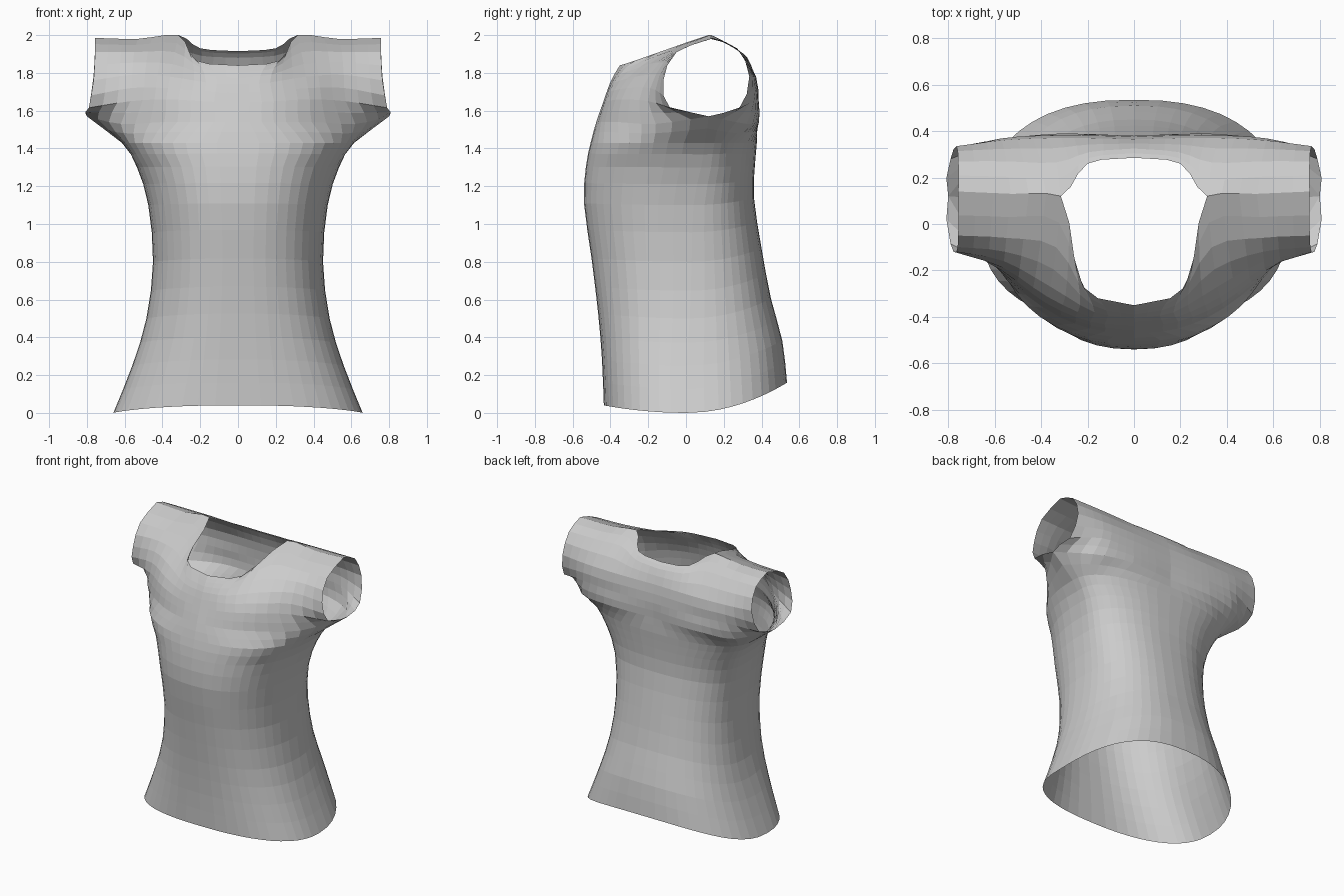
import bpy, bmesh
from math import sin, cos, pi
from mathutils import Vector

if "Cube" in bpy.data.objects:
    bpy.data.objects.remove(bpy.data.objects["Cube"])

J, SUB, EXP = 12, 2, 2 / 2.4   # columns per quarter, rows per key row, ring squareness

# Torso rings: height, half width, front y, back y, side y
RINGS = [(0, .66, -.435, .535, 0), (.25, .56, -.445, .51, 0), (.5, .485, -.465, .45, .02),
         (.8, .45, -.50, .40, .03), (1.1, .475, -.54, .36, .04),
         (1.3, .535, -.53, .365, .08), (1.43, .615, -.505, .375, .1)]

# Chest rows, centre line to sleeve opening, from underarm up to neck and shoulder
FRONT = [[(0, -.475, 1.54), (.19, -.45, 1.54), (.39, -.36, 1.54), (.62, -.16, 1.53), (.80, .12, 1.57)],
         [(0, -.44, 1.64), (.19, -.42, 1.65), (.38, -.34, 1.66), (.57, -.2, 1.65), (.79, -.085, 1.615)],
         [(0, -.405, 1.74), (.17, -.38, 1.75), (.36, -.27, 1.78), (.56, -.16, 1.79), (.765, -.12, 1.76)],
         [(0, -.375, 1.80), (.19, -.32, 1.825), (.335, -.10, 1.91), (.55, -.06, 1.91), (.757, -.05, 1.91)],
         [(0, -.35, 1.84), (.22, -.27, 1.865), (.315, .12, 2.0), (.53, .13, 1.98), (.757, .14, 1.985)]]
BACK = [[(0, .375, 1.54), (.2, .385, 1.54), (.4, .38, 1.54), (.62, .32, 1.53), (.80, .12, 1.57)],
        [(0, .38, 1.65), (.2, .385, 1.65), (.39, .38, 1.65), (.58, .36, 1.65), (.79, .28, 1.61)],
        [(0, .365, 1.78), (.2, .37, 1.78), (.37, .37, 1.78), (.57, .36, 1.78), (.765, .335, 1.78)],
        [(0, .325, 1.88), (.19, .31, 1.89), (.335, .265, 1.93), (.55, .27, 1.93), (.757, .27, 1.93)],
        [(0, .285, 1.915), (.2, .26, 1.93), (.315, .12, 2.0), (.53, .13, 1.98), (.757, .14, 1.985)]]


def spline(pts, n):
    """Smooth curve through pts, n steps per span."""
    p = [Vector(q) for q in pts]
    p = [2 * p[0] - p[1]] + p + [2 * p[-1] - p[-2]]
    out = []
    for i in range(1, len(p) - 2):
        a, b, c, d = p[i - 1:i + 3]
        for k in range(n):
            t = k / n
            out.append(.5 * (2 * b + (c - a) * t + (2 * a - 5 * b + 4 * c - d) * t ** 2
                             + (3 * b - a - 3 * c + d) * t ** 3))
    return out + [p[-2]]


def ring_quarter(ring, back):
    z, w, yf, yb, yc = ring
    y = yb if back else yf
    tilt = (.16 if back else .04) * (1 - z / 1.43)     # hem rises at the back
    row = []
    for j in range(J + 1):
        a = j / J * pi / 2
        c = max(cos(a), 0) ** EXP
        row.append(Vector((w * sin(a) ** EXP, yc + (y - yc) * c, z + tilt * c * c)))
    return row


def panel(rows, back):
    keys = [ring_quarter(r, back) for r in RINGS] + [spline(r, J // 4) for r in rows]
    cols = [spline([k[j] for k in keys], SUB) for j in range(J + 1)]
    return [[c[i] for c in cols] for i in range(len(cols[0]))]


front, back = panel(FRONT, False), panel(BACK, True)

# Join the side seam below the sleeve and the shoulder seam
seams = [(i, J) for i in range(len(RINGS) * SUB + 1)] + [(-1, j) for j in range(J // 2, J + 1)]
for i, j in seams:
    front[i][j] = back[i][j] = (front[i][j] + back[i][j]) / 2

bm = bmesh.new()
for grid, flip in ((front, False), (back, True)):
    for side in (1, -1):
        v = [[bm.verts.new((p.x * side, p.y, p.z)) for p in row] for row in grid]
        for i in range(len(v) - 1):
            for j in range(J):
                f = [v[i][j], v[i][j + 1], v[i + 1][j + 1], v[i + 1][j]]
                bm.faces.new(f[::-1] if flip != (side < 0) else f)
bmesh.ops.remove_doubles(bm, verts=bm.verts, dist=.0005)
mesh = bpy.data.meshes.new("shirt")
bm.to_mesh(mesh)
bm.free()
bpy.context.collection.objects.link(bpy.data.objects.new("shirt", mesh))
